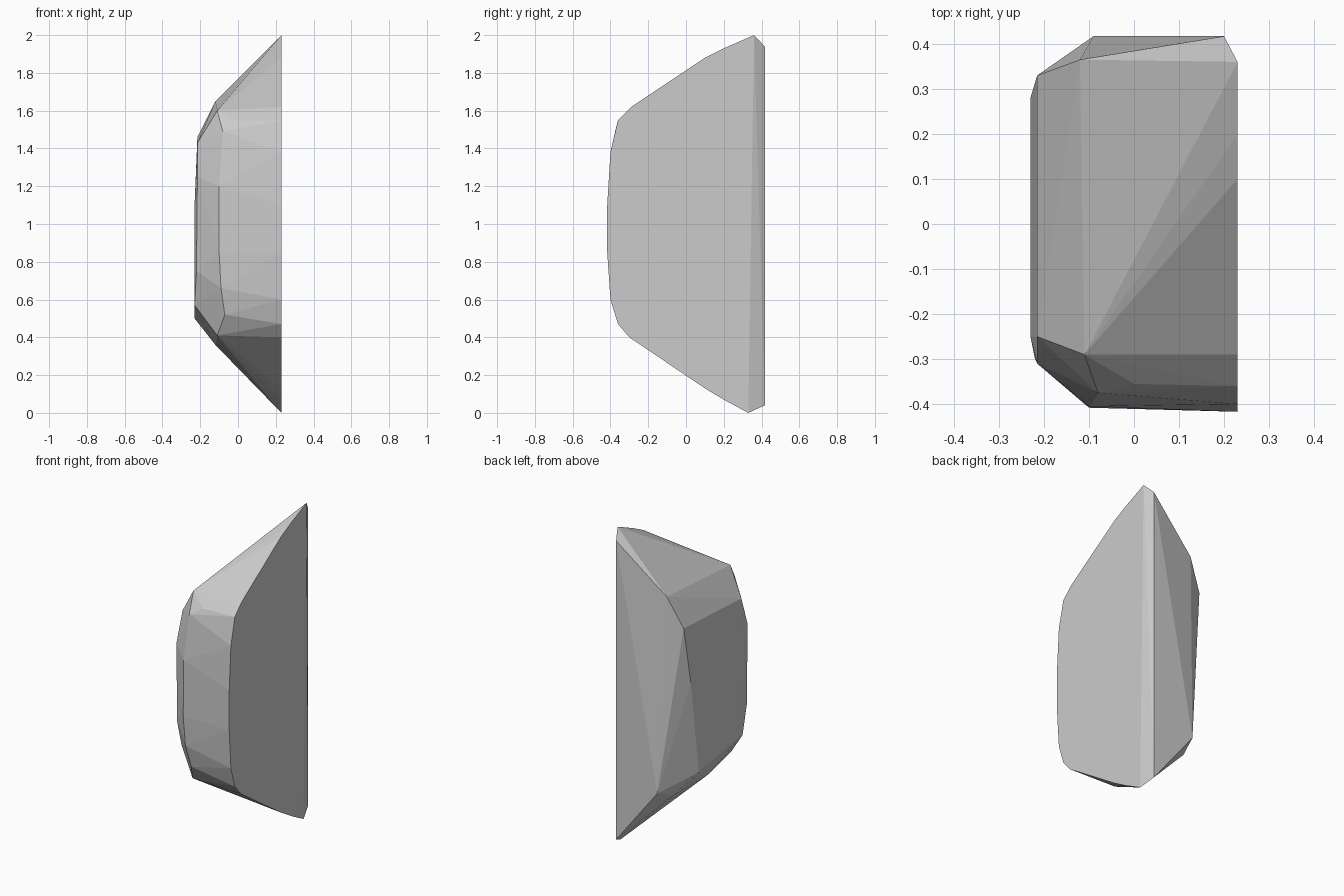
import bpy
import bmesh
from math import radians

cube = bpy.data.objects.get("Cube")
if cube:
    bpy.data.objects.remove(cube, do_unlink=True)


def make_material(name, value):
    """One plain grey, shared by viewport and render."""
    material = bpy.data.materials.new(name)
    material.use_nodes = True
    colour = (value, value, value, 1)
    material.diffuse_color = colour
    shader = material.node_tree.nodes["Principled BSDF"]
    shader.inputs["Base Color"].default_value = colour
    return material


def make_hull(name, points, material):
    """Wrap a set of corner points in a convex faceted solid."""
    bm = bmesh.new()
    for point in points:
        bm.verts.new(point)
    hull = bmesh.ops.convex_hull(bm, input=bm.verts[:])
    unused = set(hull["geom_interior"]) | set(hull["geom_unused"])
    loose = [item for item in unused if isinstance(item, bmesh.types.BMVert)]
    bmesh.ops.delete(bm, geom=loose, context="VERTS")
    # Merge triangles that lie in one plane, such as the cut side
    bmesh.ops.dissolve_limit(bm, angle_limit=radians(1),
                             verts=bm.verts[:], edges=bm.edges[:])
    bmesh.ops.recalc_face_normals(bm, faces=bm.faces[:])
    mesh = bpy.data.meshes.new(name)
    bm.to_mesh(mesh)
    bm.free()
    mesh.materials.append(material)
    obj = bpy.data.objects.new(name, mesh)
    bpy.context.collection.objects.link(obj)
    return obj


# Flat cut side: outline as (y, z)
cut_x = .23
cut_outline = [
    (.36, 2), (.2, 1.93), (.1, 1.88), (-.29, 1.62), (-.36, 1.55),
    (-.4, 1.38), (-.417, 1.1), (-.417, .85), (-.4, .6), (-.36, .47),
    (-.3, .4), (.1, .13), (.2, .07), (.33, 0),
]
cut_side = [(cut_x, y, z) for y, z in cut_outline]

# Back face, with a narrow bevel along the cut side
back_face = [(.2, .417, 1.94), (.2, .417, .04), (-.09, .417, .41)]

# Shoulder where the sloping top turns down the outer side
shoulder = [
    (-.12, .365, 1.65), (-.11, -.29, 1.6), (0, -.355, 1.54),
    (-.08, -.375, 1.49), (-.215, .33, 1.46), (-.215, -.25, 1.43),
]

# Rounded front, ending in an almost vertical edge
front_edge = [
    (-.1, -.405, 1.2), (-.1, -.408, .85), (-.09, -.4, .66),
    (-.07, -.37, .52), (-.11, -.3, .41),
]

# Outer side, nearly vertical
outer_side = [
    (-.215, -.31, 1.25), (-.23, .28, 1.1), (-.23, -.25, 1.1),
    (-.22, -.3, .75), (-.23, -.24, .57), (-.23, .2, .5),
]

# Lower rim above the sloping underside
lower_rim = [(-.12, -.05, .36), (-.12, .3, .36)]

stone_grey = make_material("stone grey", .6)
make_hull("stone_shard",
          cut_side + back_face + shoulder + front_edge + outer_side + lower_rim,
          stone_grey)
